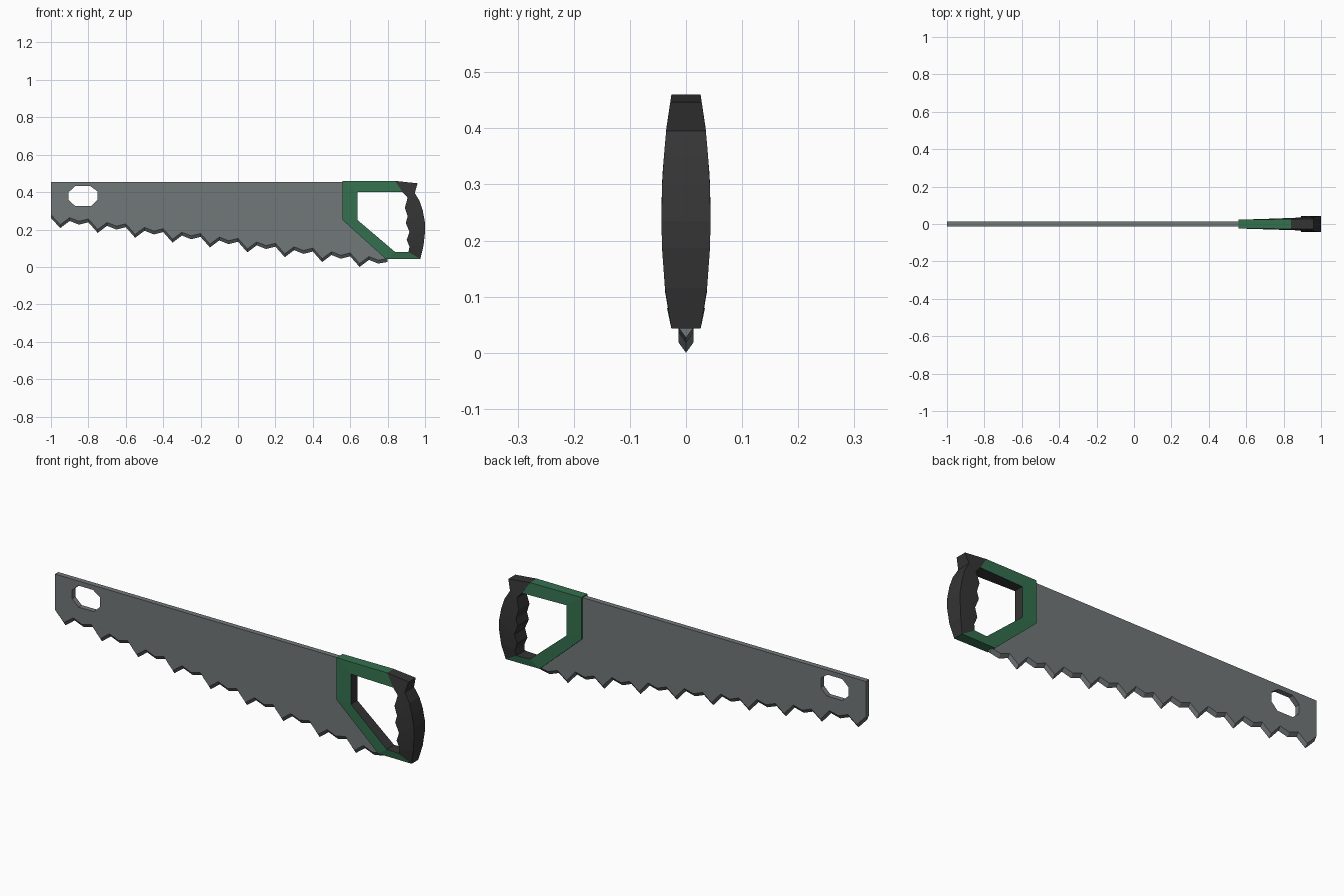
import bpy, bmesh

if "Cube" in bpy.data.objects:
    bpy.data.objects.remove(bpy.data.objects["Cube"])

def material(name, rgb):
    m = bpy.data.materials.new(name)
    m.diffuse_color = (*rgb, 1)
    m.use_nodes = True
    m.node_tree.nodes["Principled BSDF"].inputs["Base Color"].default_value = m.diffuse_color
    return m

steel = material("steel grey", (0.165, 0.185, 0.185))
green = material("handle green", (0.035, 0.165, 0.078))
dark = material("grip charcoal", (0.035, 0.035, 0.035))

def finish(bm, name, mats):
    bmesh.ops.recalc_face_normals(bm, faces=bm.faces)
    me = bpy.data.meshes.new(name)
    bm.to_mesh(me)
    bm.free()
    for m in mats:
        me.materials.append(m)
    ob = bpy.data.objects.new(name, me)
    bpy.context.collection.objects.link(ob)
    return ob

# Blade: flat plate with a hanging hole and a wedge-ground toothed edge
T, GRIND = 0.013, 0.018
RISE = (0.046, 0.0, 0.044, 0.031)          # valley, deep tip, valley, shallow tip
teeth = []
for i in range(37):
    x = -1 + 0.05 * i
    lift = 0.05 if i % 4 == 0 and i not in (0, 36) else RISE[i % 4]
    teeth.append((x, 0.13 * (0.65 - x) + lift))
outline = [(x, z + GRIND) for x, z in teeth]
outline += [(0.8, 0.07), (0.6, 0.25), (0.6, 0.455), (-1, 0.455)]
hole = [(-0.87, 0.432), (-0.79, 0.432), (-0.752, 0.405), (-0.752, 0.357),
        (-0.785, 0.325), (-0.87, 0.325), (-0.905, 0.357), (-0.905, 0.40)]

bm = bmesh.new()
sides = []
for y in (-T, T):
    loops, edges = [], []
    for pts in (outline, hole):
        vs = [bm.verts.new((x, y, z)) for x, z in pts]
        edges += [bm.edges.new((vs[i - 1], vs[i])) for i in range(len(vs))]
        loops.append(vs)
    bmesh.ops.triangle_fill(bm, edges=edges, use_beauty=True, normal=(0, 1, 0))
    sides.append(loops)
n = len(teeth)
(fo, fh), (bo, bh) = sides
for i in range(len(hole)):
    bm.faces.new((fh[i - 1], fh[i], bh[i], bh[i - 1]))
for i in range(n - 1, len(outline)):
    j = (i + 1) % len(outline)
    bm.faces.new((fo[i], fo[j], bo[j], bo[i]))
tip = [bm.verts.new((x, 0, z)) for x, z in teeth]
for i in range(n - 1):
    for s in (fo, bo):
        bm.faces.new((s[i], s[i + 1], tip[i + 1], tip[i]))
for i in (0, n - 1):
    bm.faces.new((fo[i], tip[i], bo[i]))
finish(bm, "saw_blade", [steel])

# Handle pieces: strips of cross-sections, each (outer x, z, half width), (inner x, z, half width)
def strip(name, sections, mats, inner_mat):
    bm = bmesh.new()
    rings = []
    for (ox, oz, ow), (ix, iz, iw) in sections:
        rings.append([bm.verts.new(p) for p in
                      ((ox, -ow, oz), (ox, ow, oz), (ix, iw, iz), (ix, -iw, iz))])
    for a, b in zip(rings, rings[1:]):
        for k in range(4):
            f = bm.faces.new((a[k], a[(k + 1) % 4], b[(k + 1) % 4], b[k]))
            f.material_index = inner_mat if k == 2 else 0   # lining of the opening
    bm.faces.new(rings[0])
    bm.faces.new(rings[-1])
    return finish(bm, name, mats)

# Green frame from the top of the grip round to its foot
strip("handle_frame", [
    ((0.84, 0.46, 0.026), (0.88, 0.40, 0.034)),
    ((0.56, 0.46, 0.024), (0.64, 0.40, 0.025)),
    ((0.56, 0.25, 0.024), (0.64, 0.25, 0.025)),
    ((0.79, 0.043, 0.024), (0.84, 0.08, 0.029)),
    ((0.975, 0.043, 0.026), (0.911, 0.08, 0.034))], [green, dark], 1)

# Grip: bulging width by height, with finger ridges on the inner side
WIDTH = [(0.043, 0.026), (0.107, 0.037), (0.19, 0.043), (0.25, 0.044),
         (0.32, 0.042), (0.40, 0.035), (0.46, 0.026)]

def half_width(z):
    for (z0, w0), (z1, w1) in zip(WIDTH, WIDTH[1:]):
        if z <= z1:
            return w0 + (w1 - w0) * (z - z0) / (z1 - z0)

grip_outer = [(0.84, 0.46), (0.96, 0.447), (0.945, 0.395), (0.972, 0.35), (0.988, 0.30),
              (1.0, 0.235), (1.0, 0.187), (0.992, 0.115), (0.975, 0.043)]
grip_inner = [(0.88, 0.40), (0.907, 0.37), (0.892, 0.315), (0.907, 0.27), (0.897, 0.235),
              (0.917, 0.187), (0.902, 0.145), (0.917, 0.107), (0.911, 0.08)]
strip("handle_grip", [((*o, half_width(o[1])), (*i, half_width(i[1])))
                      for o, i in zip(grip_outer, grip_inner)], [dark], 0)
